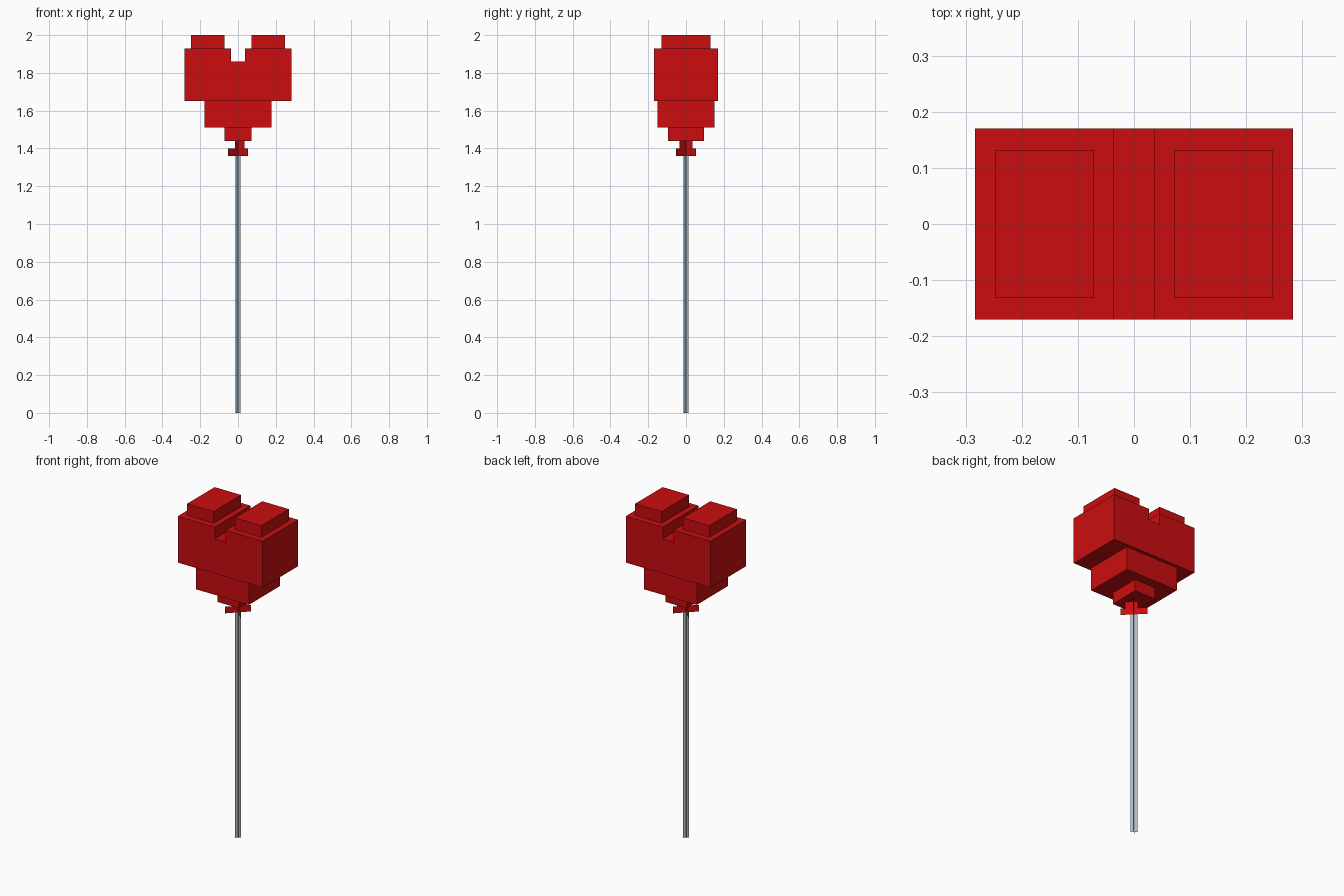
import bpy, bmesh
from mathutils import Vector

if "Cube" in bpy.data.objects:
    bpy.data.objects.remove(bpy.data.objects["Cube"])

def make_material(name, color):
    m = bpy.data.materials.new(name)
    m.diffuse_color = (*color, 1)
    m.use_nodes = True
    m.node_tree.nodes["Principled BSDF"].inputs["Base Color"].default_value = m.diffuse_color
    return m

RED = make_material("red", (0.60, 0.004, 0.005))
GREY = make_material("pale_grey", (0.42, 0.50, 0.55))

def make_object(name, bm, mat):
    me = bpy.data.meshes.new(name)
    bm.to_mesh(me)
    bm.free()
    me.materials.append(mat)
    ob = bpy.data.objects.new(name, me)
    bpy.context.collection.objects.link(ob)
    return ob

def extruded(name, outline, half_depth):
    """Extrude an (x, z) outline along y."""
    bm = bmesh.new()
    face = bm.faces.new([bm.verts.new((x, -half_depth, z)) for x, z in outline])
    res = bmesh.ops.extrude_face_region(bm, geom=[face])
    moved = [v for v in res["geom"] if isinstance(v, bmesh.types.BMVert)]
    bmesh.ops.translate(bm, verts=moved, vec=(0, 2 * half_depth, 0))
    bmesh.ops.recalc_face_normals(bm, faces=bm.faces)
    return make_object(name, bm, RED)

def block(name, x0, x1, half_depth, z0, z1):
    return extruded(name, [(x0, z0), (x1, z0), (x1, z1), (x0, z1)], half_depth)

def crossed_cards(name, rows, mat):
    """Two upright sheets crossing on the diagonals; rows are (s0, s1, z0, z1)."""
    bm = bmesh.new()
    for d in (Vector((1, 1, 0)), Vector((1, -1, 0))):
        d.normalize()
        for s0, s1, z0, z1 in rows:
            pts = [(s0, z0), (s1, z0), (s1, z1), (s0, z1)]
            bm.faces.new([bm.verts.new(d * s + Vector((0, 0, z))) for s, z in pts])
    return make_object(name, bm, mat)

# Heart: notched body, two top lobes, stepped lower tiers
W, N = 0.283, 0.036
extruded("heart_body", [(-W, 1.65), (W, 1.65), (W, 1.93), (N, 1.93),
                        (N, 1.86), (-N, 1.86), (-N, 1.93), (-W, 1.93)], 0.17)
block("left_lobe", -0.248, -0.071, 0.131, 1.93, 2.0)
block("right_lobe", 0.071, 0.248, 0.131, 1.93, 2.0)
block("lower_tier", -0.177, 0.177, 0.15, 1.51, 1.65)
block("heart_tip", -0.071, 0.071, 0.094, 1.44, 1.51)

# Bow and stem from crossed flat sheets
crossed_cards("bow", [(-0.073, 0.073, 1.36, 1.40), (-0.023, 0.05, 1.40, 1.44)], RED)
crossed_cards("stem", [(-0.018, 0.018, 0, 1.36)], GREY)
